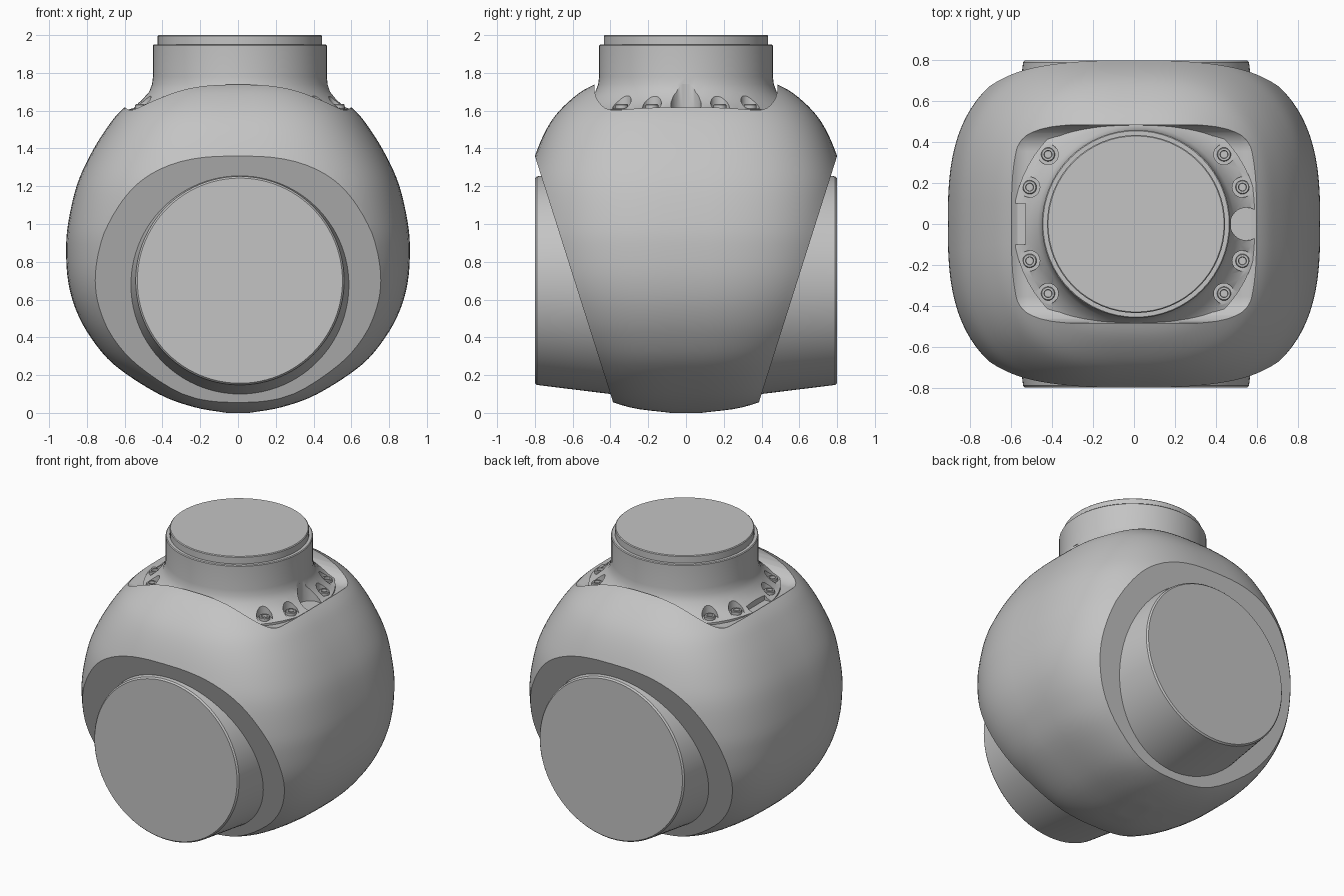
import bpy, bmesh, math
from mathutils import Matrix, Vector

if "Cube" in bpy.data.objects:
    bpy.data.objects.remove(bpy.data.objects["Cube"], do_unlink=True)

grey = bpy.data.materials.new("plain_grey")
GREY = (0.55, 0.55, 0.55, 1)
grey.diffuse_color = GREY
grey.use_nodes = True
grey.node_tree.nodes["Principled BSDF"].inputs["Base Color"].default_value = GREY


def make(name, bm):
    bmesh.ops.recalc_face_normals(bm, faces=bm.faces)
    mesh = bpy.data.meshes.new(name)
    bm.to_mesh(mesh)
    bm.free()
    mesh.materials.append(grey)
    ob = bpy.data.objects.new(name, mesh)
    bpy.context.collection.objects.link(ob)
    return ob


def activate(ob):
    bpy.ops.object.select_all(action='DESELECT')
    ob.select_set(True)
    bpy.context.view_layer.objects.active = ob


def smooth(ob, angle=30):
    activate(ob)
    bpy.ops.object.shade_smooth_by_angle(angle=math.radians(angle))


def cut(ob, cutter):
    mod = ob.modifiers.new("cut", 'BOOLEAN')
    mod.operation, mod.solver, mod.object = 'DIFFERENCE', 'EXACT', cutter
    activate(ob)
    bpy.ops.object.modifier_apply(modifier=mod.name)
    bpy.data.objects.remove(cutter, do_unlink=True)


def loft(rings):
    """Skin closed rings of equal length and cap both ends."""
    bm = bmesh.new()
    loops = [[bm.verts.new(p) for p in ring] for ring in rings]
    n = len(loops[0])
    for a, b in zip(loops, loops[1:]):
        for i in range(n):
            j = (i + 1) % n
            bm.faces.new((a[i], a[j], b[j], b[i]))
    bm.faces.new(loops[0])
    bm.faces.new(loops[-1])
    return bm


def oval(a, b, z, n=2.0, count=96):
    """Superellipse ring at height z."""
    pts = []
    for i in range(count):
        t = math.tau * i / count
        c, s = math.cos(t), math.sin(t)
        pts.append((a * math.copysign(abs(c) ** (2 / n), c),
                    b * math.copysign(abs(s) ** (2 / n), s), z))
    return pts


def turned(name, profile, matrix, count=64):
    bm = loft([oval(r, r, z, 2, count) for r, z in profile])
    bm.transform(matrix)
    return make(name, bm)


def box(name, centre, size, bevel=0.0):
    bm = bmesh.new()
    bmesh.ops.create_cube(bm, size=1)
    bm.transform(Matrix.Translation(centre) @ Matrix.Diagonal((*size, 1)))
    if bevel:
        bmesh.ops.bevel(bm, geom=bm.edges[:], offset=bevel, segments=8,
                        profile=0.5, affect='EDGES')
    return make(name, bm)


def spline(pts, steps=4):
    """Smooth curve through the points."""
    pts = [Vector(p) for p in pts]
    ext = [2 * pts[0] - pts[1]] + pts + [2 * pts[-1] - pts[-2]]
    out = []
    for p, q, r, s in zip(ext, ext[1:], ext[2:], ext[3:]):
        for k in range(steps):
            t = k / steps
            out.append(q + 0.5 * t * (r - p + t * (2 * p - 5 * q + 4 * r - s
                                                   + t * (3 * (q - r) + s - p))))
    return out + [pts[-1]]


# Rounded housing: half width, half depth, height
stations = [(0.06, 0.08, 0), (0.23, 0.3, 0.03), (0.42, 0.47, 0.1),
            (0.65, 0.6, 0.25), (0.78, 0.71, 0.4), (0.86, 0.78, 0.55),
            (0.9, 0.83, 0.7), (0.91, 0.855, 0.86), (0.9, 0.86, 1.0),
            (0.855, 0.845, 1.2), (0.785, 0.8, 1.36), (0.7, 0.74, 1.5),
            (0.62, 0.67, 1.6), (0.5, 0.57, 1.69), (0.4, 0.48, 1.74),
            (0.3, 0.36, 1.78)]
bm = loft([oval(a, b, z, 2.8) for a, b, z in spline(stations)])

# Sloping flat on the front and the back
for side in (-1, 1):
    res = bmesh.ops.bisect_plane(
        bm, geom=bm.verts[:] + bm.edges[:] + bm.faces[:],
        plane_co=(0, side * 0.8, 1.36), plane_no=(0, side * 1.26, -0.4),
        clear_outer=True)
    rim = [e for e in res["geom_cut"] if isinstance(e, bmesh.types.BMEdge)]
    bmesh.ops.edgeloop_fill(bm, edges=rim)
housing = make("housing", bm)

# Rounded recess in the top of the housing
cut(housing, box("recess_cutter", (0, 0, 1.99), (1.3, 0.97, 0.8), 0.13))
smooth(housing)
housing.modifiers.new("soft_normals", 'WEIGHTED_NORMAL').keep_sharp = True

# Side ports with a slight draft
port_profile = [(0.605, 0.36), (0.552, 0.79), (0.543, 0.8)]
for name, turn in (("front_port", 90), ("back_port", -90)):
    place = Matrix.Translation((0.01, 0, 0.7)) @ Matrix.Rotation(math.radians(turn), 4, 'X')
    smooth(turned(name, port_profile, place, 96))

# Neck with flared foot and stepped cap
neck_profile = [(0.6, 1.5), (0.6, 1.605), (0.57, 1.615), (0.52, 1.655), (0.48, 1.7),
                (0.465, 1.74), (0.46, 1.78), (0.46, 1.945), (0.455, 1.95),
                (0.435, 1.95), (0.435, 1.995), (0.43, 2.0)]
CENTRE = Matrix.Translation((0.01, 0, 0))
neck = turned("neck", neck_profile, CENTRE)

# Bolt seats cut into the flare, each holding a socket bolt
bolts = [(sx * x, sy * y) for sx in (-1, 1) for sy in (-1, 1)
         for x, y in ((0.52, 0.18), (0.43, 0.34))]
for x, y in bolts:
    place = CENTRE @ Matrix.Translation((x, y, 0))
    cut(neck, turned("seat_cutter", [(0.05, 1.612), (0.05, 1.8)], place, 24))

# Round key notch on the left, square one on the right
cut(neck, turned("notch_cutter", [(0.08, 1.6), (0.08, 1.74)],
                 Matrix.Translation((0.55, 0, 0)), 32))
cut(neck, box("slot_cutter", (-0.63, 0, 1.7), (0.2, 0.2, 0.2)))
smooth(neck)

bolt_profile = [(0.034, 1.6), (0.034, 1.63), (0.03, 1.634), (0.02, 1.634), (0.018, 1.62)]
for i, (x, y) in enumerate(bolts):
    smooth(turned(f"bolt_{i + 1}", bolt_profile,
                  CENTRE @ Matrix.Translation((x, y, 0)), 20))
